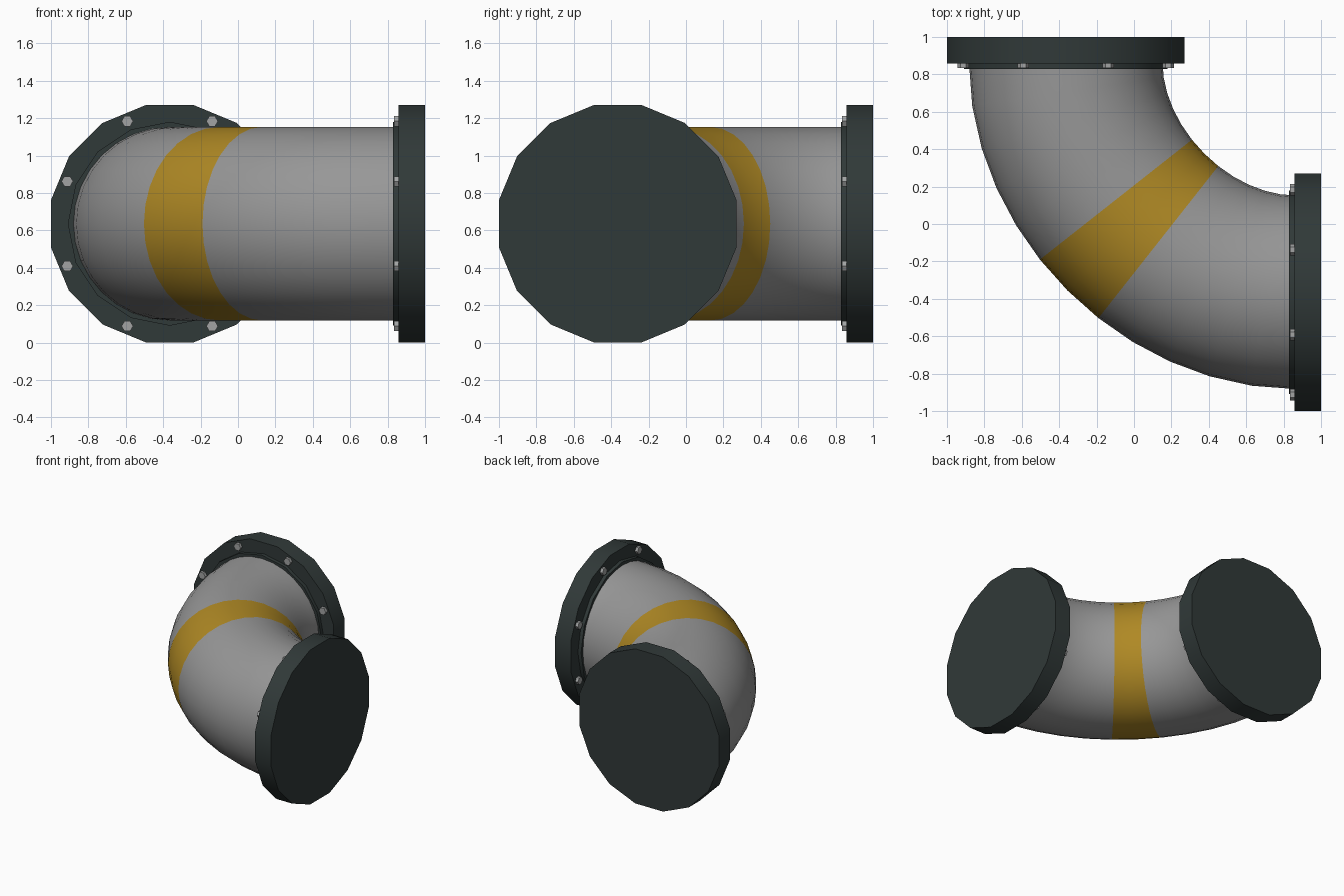
import bpy, bmesh, math
from mathutils import Matrix, Vector
from mathutils.geometry import interpolate_bezier

cube = bpy.data.objects.get("Cube")
if cube:
    bpy.data.objects.remove(cube)


def material(name, rgb):
    m = bpy.data.materials.new(name)
    m.use_nodes = True
    m.diffuse_color = (*rgb, 1)
    m.node_tree.nodes["Principled BSDF"].inputs["Base Color"].default_value = (*rgb, 1)
    return m


grey = material("pipe_grey", (0.31, 0.31, 0.31))
yellow = material("band_yellow", (0.43, 0.25, 0.018))
dark = material("flange_dark", (0.03, 0.041, 0.04))
steel = material("bolt_steel", (0.36, 0.37, 0.37))


def finish(name, bm, mats):
    bmesh.ops.recalc_face_normals(bm, faces=bm.faces)
    mesh = bpy.data.meshes.new(name)
    bm.to_mesh(mesh)
    bm.free()
    for m in mats:
        mesh.materials.append(m)
    ob = bpy.data.objects.new(name, mesh)
    bpy.context.collection.objects.link(ob)
    bpy.ops.object.select_all(action='DESELECT')
    ob.select_set(True)
    bpy.context.view_layer.objects.active = ob
    bpy.ops.object.shade_smooth_by_angle(angle=math.radians(30))
    return ob


AXIS = -0.365      # offset of each pipe mouth from the centre
HEIGHT = 0.636     # height of the pipe centre line
MOUTH = 0.865      # where the pipe meets its flanges


def disc(bm, frame, radius, start, end, sides, spin, at=(0, 0)):
    """Add a cylinder to bm, running along the frame's z axis."""
    place = Matrix.Translation((at[0], at[1], (start + end) / 2))
    bmesh.ops.create_cone(
        bm, cap_ends=True, segments=sides, radius1=radius, radius2=radius,
        depth=end - start, matrix=frame @ place @ Matrix.Rotation(spin, 4, 'Z'))


# Curved pipe: rings swept along a quarter bend, with a painted middle band
SEGMENTS, SIDES, RADIUS = 12, 32, 0.5175
reach = 0.52 * (MOUTH - AXIS)
path = interpolate_bezier(
    Vector((AXIS, MOUTH, HEIGHT)), Vector((AXIS, MOUTH - reach, HEIGHT)),
    Vector((MOUTH - reach, AXIS, HEIGHT)), Vector((MOUTH, AXIS, HEIGHT)), SEGMENTS + 1)
up = Vector((0, 0, 1))
bm = bmesh.new()
rings = []
for i, p in enumerate(path):
    if i == 0:
        tangent = Vector((0, -1, 0))
    elif i == SEGMENTS:
        tangent = Vector((1, 0, 0))
    else:
        tangent = (path[i + 1] - path[i - 1]).normalized()
    side = tangent.cross(up)
    angles = [math.tau * k / SIDES for k in range(SIDES)]
    rings.append([bm.verts.new(p + RADIUS * (side * math.cos(a) + up * math.sin(a)))
                  for a in angles])
for i in range(SEGMENTS):
    for k in range(SIDES):
        n = (k + 1) % SIDES
        f = bm.faces.new((rings[i][k], rings[i][n], rings[i + 1][n], rings[i + 1][k]))
        f.material_index = int(i in (SEGMENTS // 2 - 1, SEGMENTS // 2))
finish("curved_pipe", bm, [grey, yellow])

# Flange, collar and bolts at both mouths
ends = {
    "back": Matrix.Translation((AXIS, 0, HEIGHT)) @ Matrix.Rotation(-math.pi / 2, 4, 'X'),
    "left": Matrix.Translation((0, AXIS, HEIGHT)) @ Matrix.Rotation(-math.pi / 2, 4, 'Z')
            @ Matrix.Rotation(-math.pi / 2, 4, 'X'),
}
for end, frame in ends.items():
    bm = bmesh.new()
    disc(bm, frame, 0.6475, 0.857, 1.0, 16, math.pi / 16)
    finish(end + "_flange", bm, [dark])

    bm = bmesh.new()
    disc(bm, frame, 0.545, 0.828, 0.86, 16, 0)
    finish(end + "_collar", bm, [dark])

    bm = bmesh.new()
    for k in range(8):
        a = math.pi / 8 + k * math.pi / 4
        disc(bm, frame, 0.031, 0.833, 0.862, 6, math.pi / 6,
             (0.593 * math.cos(a), 0.593 * math.sin(a)))
    finish(end + "_bolts", bm, [steel])
